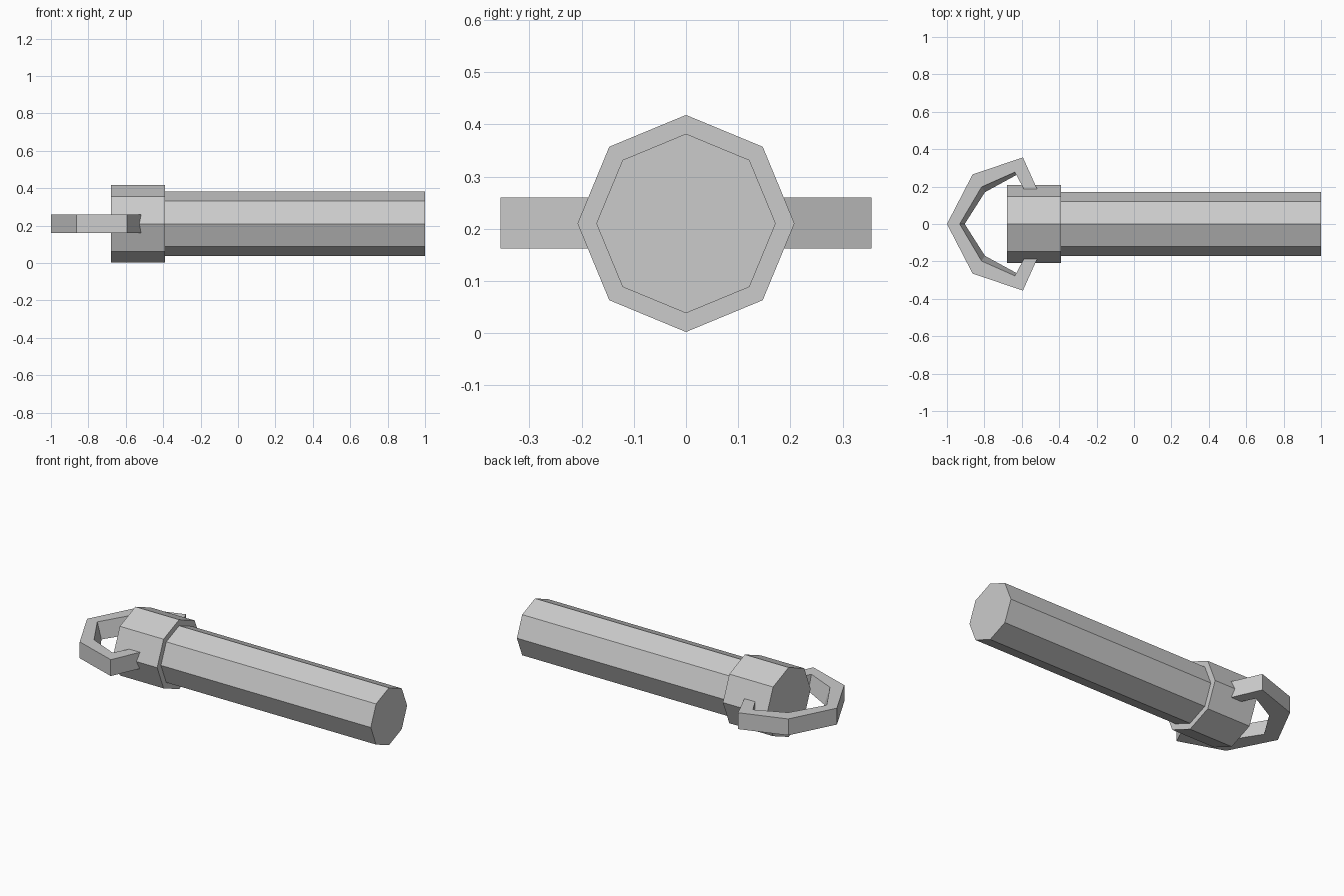
import bpy, bmesh
from math import cos, sin, pi

if "Cube" in bpy.data.objects:
    bpy.data.objects.remove(bpy.data.objects["Cube"])

AXIS_Z = 0.21


def make_object(name, verts, faces):
    mesh = bpy.data.meshes.new(name)
    mesh.from_pydata(verts, [], faces)
    bm = bmesh.new()
    bm.from_mesh(mesh)
    bmesh.ops.recalc_face_normals(bm, faces=bm.faces)
    bm.to_mesh(mesh)
    bm.free()
    obj = bpy.data.objects.new(name, mesh)
    bpy.context.collection.objects.link(obj)
    return obj


def loft(name, rings):
    """Skin a row of equal-sized rings and cap both ends."""
    n = len(rings[0])
    verts = [v for ring in rings for v in ring]
    faces = [(r * n + i, r * n + (i + 1) % n, (r + 1) * n + (i + 1) % n, (r + 1) * n + i)
             for r in range(len(rings) - 1) for i in range(n)]
    faces += [tuple(range(n)), tuple(range(len(verts) - n, len(verts)))]
    return make_object(name, verts, faces)


def octagon(x, radius):
    return [(x, radius * cos(i * pi / 4), AXIS_Z + radius * sin(i * pi / 4)) for i in range(8)]


# Long octagonal shaft and wider end collar
loft("shaft", [octagon(-0.39, 0.172), octagon(1.0, 0.172)])
loft("collar", [octagon(-0.68, 0.208), octagon(-0.39, 0.208)])

# Angular handle: outer, upper inner and lower inner (x, y) at each bend
Z_LOW, Z_HIGH = 0.162, 0.26
bends = [
    ((-1.0, 0.0), (-0.932, 0.0), (-0.905, 0.0)),
    ((-0.863, 0.265), (-0.815, 0.198), (-0.797, 0.170)),
    ((-0.594, 0.356), (-0.637, 0.277), (-0.627, 0.263)),
    ((-0.490, 0.125), (-0.556, 0.125), (-0.556, 0.125)),
]


def handle_ring(bend, side):
    outer, high, low = bend
    return [(outer[0], side * outer[1], Z_LOW), (outer[0], side * outer[1], Z_HIGH),
            (high[0], side * high[1], Z_HIGH), (low[0], side * low[1], Z_LOW)]


rings = [handle_ring(b, -1) for b in reversed(bends)] + [handle_ring(b, 1) for b in bends[1:]]
loft("handle", rings)
